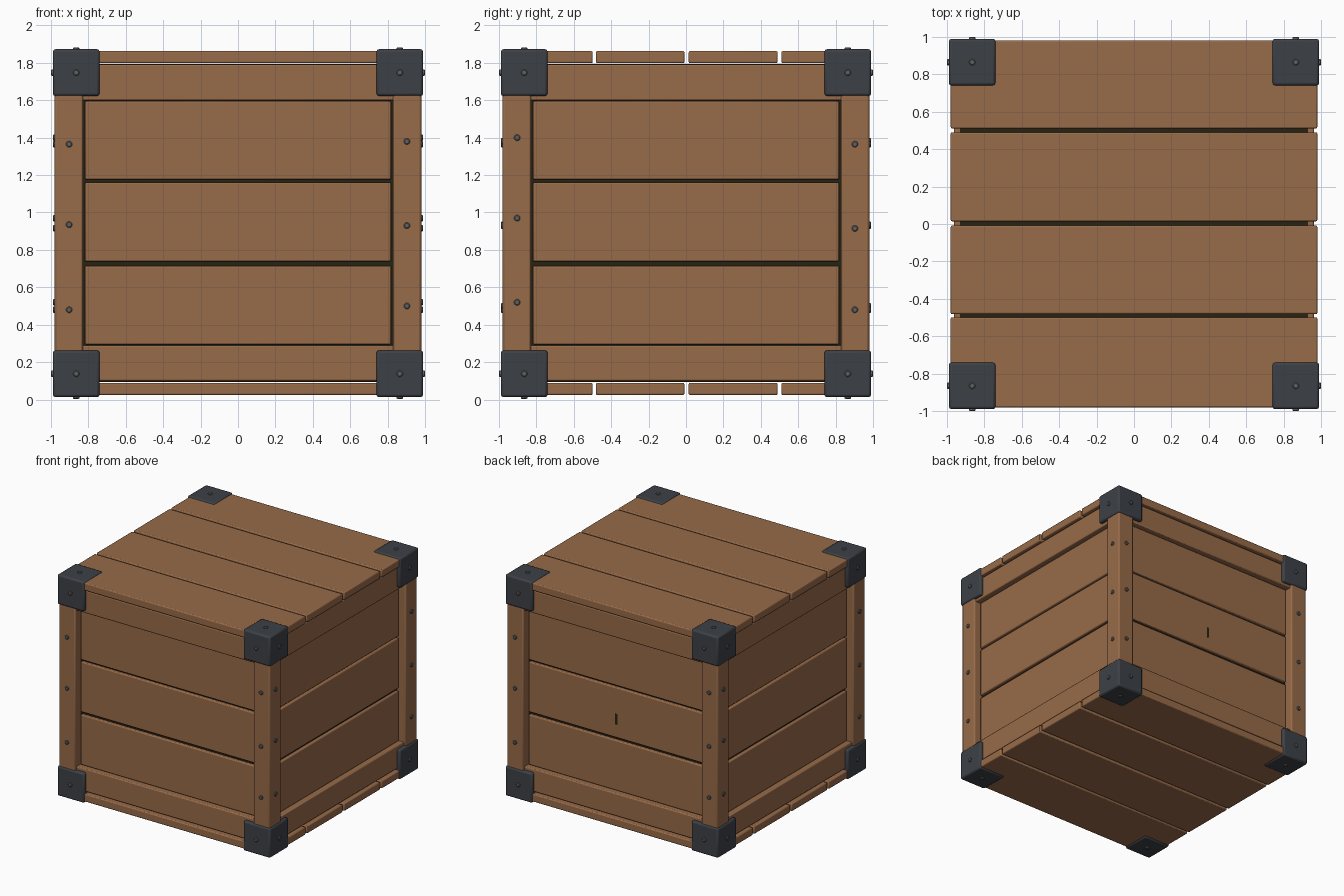
import bpy
import bmesh
from math import pi
from mathutils import Matrix, Vector

cube = bpy.data.objects.get("Cube")
if cube:
    bpy.data.objects.remove(cube, do_unlink=True)


def material(name, color, rough):
    m = bpy.data.materials.new(name)
    m.use_nodes = True
    m.diffuse_color = (*color, 1)
    bsdf = m.node_tree.nodes["Principled BSDF"]
    bsdf.inputs["Base Color"].default_value = (*color, 1)
    bsdf.inputs["Roughness"].default_value = rough
    return m


WOOD = material("brown wood", (0.31, 0.145, 0.066), 0.8)
IRON = material("dark iron", (0.046, 0.052, 0.062), 0.6)
STEEL = material("grey steel", (0.12, 0.12, 0.12), 0.5)
DARK = material("dark interior", (0.02, 0.016, 0.006), 0.9)

MID = 0.943      # height of the crate centre
OUT = 0.98       # outer face of the posts and lid boards
CAP = 0.99       # outer face of the corner caps
CAP_Z = 0.93     # half height across the caps


def finish(name, bm, mat, bevel=0.0, turn=0):
    """Turn a bmesh into a shaded object, optionally rotated onto another side."""
    bm.transform(Matrix.Rotation(turn, 4, "Z"))
    mesh = bpy.data.meshes.new(name)
    bm.to_mesh(mesh)
    bm.free()
    mesh.materials.append(mat)
    ob = bpy.data.objects.new(name, mesh)
    bpy.context.collection.objects.link(ob)
    if bevel:
        mod = ob.modifiers.new("rounded edges", "BEVEL")
        mod.width = bevel
        mod.segments = 2
    bpy.ops.object.select_all(action="DESELECT")
    ob.select_set(True)
    bpy.context.view_layer.objects.active = ob
    bpy.ops.object.shade_smooth_by_angle(angle=pi / 6)
    return ob


def box(name, x, y, z, mat=WOOD, bevel=0.008, turn=0):
    """Box from (min, max) ranges."""
    bm = bmesh.new()
    bmesh.ops.create_cube(bm, size=1)
    for v in bm.verts:
        for i, (lo, hi) in enumerate((x, y, z)):
            v.co[i] = lo if v.co[i] < 0 else hi
    return finish(name, bm, mat, bevel, turn)


def add_bolt(bm, point, normal, r=0.017, height=0.01):
    """Low bolt head with a narrowed top, sunk a little into the surface."""
    normal = Vector(normal)
    rot = normal.to_track_quat("Z", "Y").to_matrix().to_4x4()
    for r1, r2, lo, hi in ((r, r, -0.02, height * 0.6),
                           (r, r * 0.7, height * 0.6, height)):
        place = Matrix.Translation(Vector(point) + normal * (lo + hi) / 2)
        bmesh.ops.create_cone(bm, cap_ends=True, segments=12, radius1=r1,
                              radius2=r2, depth=hi - lo, matrix=place @ rot)


# Dark core behind the gaps
box("dark_core", (-0.9, 0.9), (-0.9, 0.9), (0.105, 1.785), DARK, 0)
box("lid_shadow", (-0.93, 0.93), (-0.93, 0.93), (1.78, 1.793), DARK, 0)
box("floor_shadow", (-0.93, 0.93), (-0.93, 0.93), (0.095, 0.108), DARK, 0)

# Lid and floor boards
board_ranges = ((-OUT, -0.499), (-0.482, -0.008), (0.014, 0.49), (0.51, OUT))
for layer, z in (("lid", (1.798, 1.863)), ("floor", (0.024, 0.089))):
    for i, y in enumerate(board_ranges):
        box(f"{layer}_board_{i + 1}", (-OUT, OUT), y, z)

# Corner posts and corner caps
for sx in (-1, 1):
    for sy in (-1, 1):
        x, y = (sorted((s * 0.828, s * OUT)) for s in (sx, sy))
        box("corner_post", x, y, (0.088, 1.8), bevel=0.012)
        for sz in (-1, 1):
            x, y = (sorted((s * 0.74, s * CAP)) for s in (sx, sy))
            z = sorted((MID + sz * 0.68, MID + sz * CAP_Z))
            box("corner_cap", x, y, z, IRON, 0.014)

# Four walls: rails, recessed planks and post bolts
bolt_rows = (((1.365, 0.935, 0.48), (1.38, 0.93, 0.5)),
             ((1.4, 0.97, 0.52), (1.365, 0.915, 0.48)))
plank_rows = ((0.294, 0.715), (0.738, 1.16), (1.176, 1.595))
for k, side in enumerate(("front", "right", "back", "left")):
    turn = k * pi / 2
    for part, z in (("lower", (0.1, 0.29)), ("upper", (1.6, 1.79))):
        box(f"{side}_{part}_rail", (-0.84, 0.84), (-0.962, -0.88), z, turn=turn)
    for i, z in enumerate(plank_rows):
        box(f"{side}_plank_{i + 1}", (-0.818, 0.818), (-0.925, -0.87), z, turn=turn)
    bm = bmesh.new()
    for sx, heights in zip((-1, 1), bolt_rows[k % 2]):
        for z in heights:
            add_bolt(bm, (sx * 0.903, -OUT, z), (0, -1, 0))
    finish(f"{side}_post_bolts", bm, STEEL, turn=turn)

# Small slot in the back wall
box("back_slot", (-0.01, 0.01), (0.92, 0.927), (0.85, 0.94), DARK, 0)

# One bolt on each outer face of every cap
bm = bmesh.new()
for sx in (-1, 1):
    for sy in (-1, 1):
        for sz in (-1, 1):
            sign = (sx, sy, sz)
            for axis in range(3):
                point = [sx * 0.865, sy * 0.865, MID + sz * 0.805]
                point[axis] = MID + sz * CAP_Z if axis == 2 else sign[axis] * CAP
                normal = [0, 0, 0]
                normal[axis] = sign[axis]
                add_bolt(bm, point, normal)
finish("cap_bolts", bm, STEEL)
